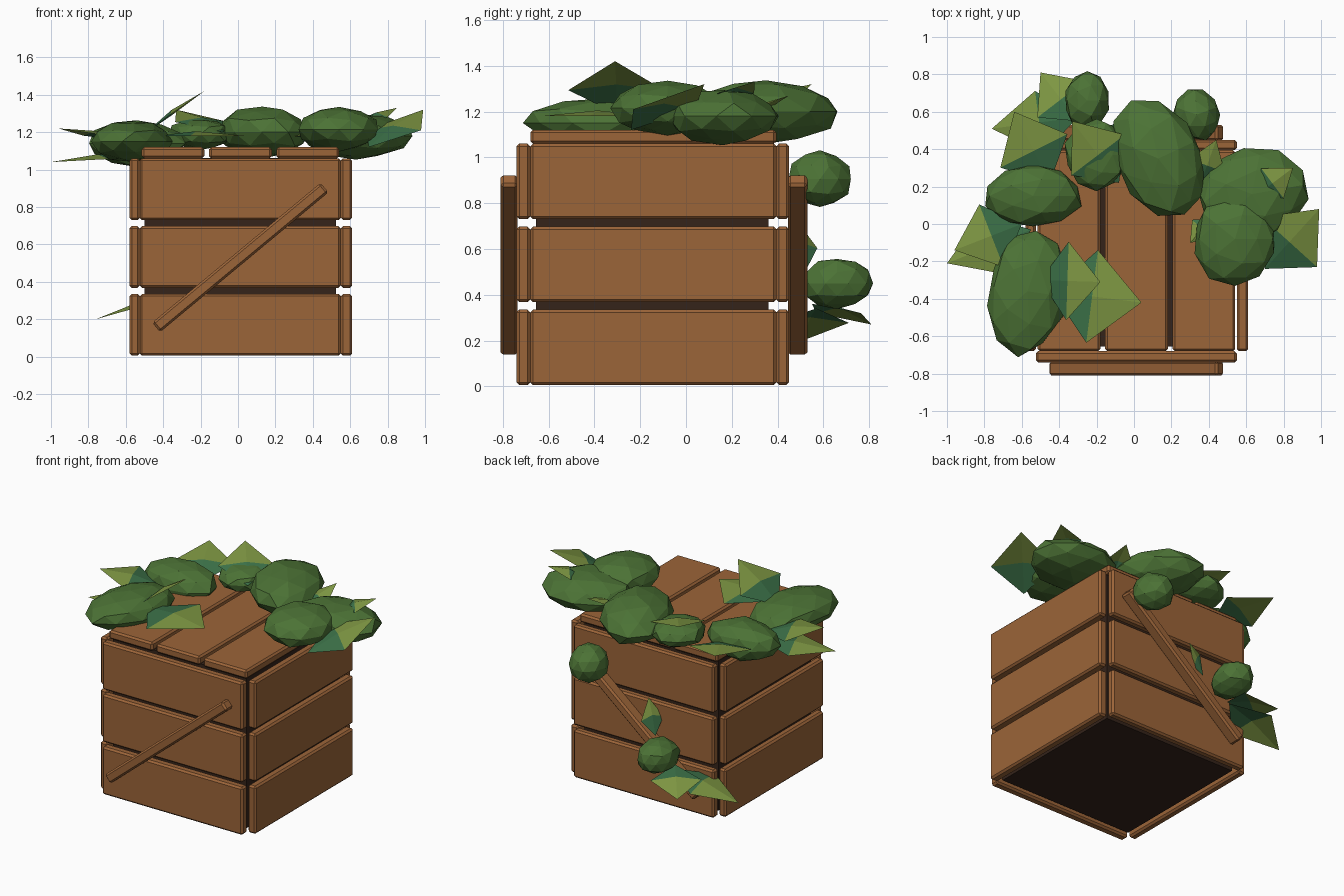
import bpy, bmesh, math, random
from mathutils import Vector, Matrix

if "Cube" in bpy.data.objects:
    bpy.data.objects.remove(bpy.data.objects["Cube"])

random.seed(4)


def material(name, rgb):
    m = bpy.data.materials.new(name)
    m.diffuse_color = (*rgb, 1)
    m.use_nodes = True
    m.node_tree.nodes["Principled BSDF"].inputs["Base Color"].default_value = m.diffuse_color
    return m


wood = material("brown wood", (0.33, 0.128, 0.04))
dark = material("dark interior", (0.035, 0.017, 0.010))
bush = material("bush green", (0.072, 0.17, 0.036))
olive = material("leaf olive", (0.21, 0.31, 0.056))
teal = material("leaf teal", (0.045, 0.165, 0.065))


def finish(bm, name, mats):
    me = bpy.data.meshes.new(name)
    bm.to_mesh(me)
    bm.free()
    for m in mats:
        me.materials.append(m)
    ob = bpy.data.objects.new(name, me)
    bpy.context.collection.objects.link(ob)
    return ob


def box(name, x, y, z, mat=wood, bevel=0.012, angle=0):
    """Box from ranges, optionally turned about its own y axis."""
    bm = bmesh.new()
    bmesh.ops.create_cube(bm, size=1)
    size = [r[1] - r[0] for r in (x, y, z)]
    mid = [(r[1] + r[0]) / 2 for r in (x, y, z)]
    bm.transform(Matrix.Translation(mid) @ Matrix.Rotation(angle, 4, 'Y')
                 @ Matrix.Diagonal((*size, 1)))
    if bevel:
        bmesh.ops.bevel(bm, geom=bm.edges[:], offset=bevel, segments=1, affect='EDGES')
    return finish(bm, name, [mat])


def blob(name, centre, radii, turn=0):
    """Faceted shrub lump."""
    bm = bmesh.new()
    bmesh.ops.create_icosphere(bm, subdivisions=2, radius=1)
    for v in bm.verts:
        v.co *= random.uniform(0.95, 1.06)
    bm.transform(Matrix.Translation(centre) @ Matrix.Rotation(math.radians(turn), 4, 'Z')
                 @ Matrix.Diagonal((*radii, 1)))
    return finish(bm, name, [bush])


def leaf(name, base, tip, width):
    """Folded kite: teal near the base, olive blade with a raised ridge."""
    base, tip = Vector(base), Vector(tip)
    run = tip - base
    side = run.cross(Vector((0, 0, 1))).normalized() * width / 2
    ridge = base + run * 0.45
    bm = bmesh.new()
    b, t, m, r, l = [bm.verts.new(p) for p in (
        base, tip, ridge + Vector((0, 0, 0.025)), ridge + side, ridge - side)]
    for verts, idx in (((b, m, l), 1), ((b, r, m), 1), ((l, m, t), 0), ((m, r, t), 0)):
        bm.faces.new(verts).material_index = idx
    return finish(bm, name, [olive, teal])


# crate walls: three rows of boards, notched corners
for i in range(3):
    z = (0.005 + 0.3625 * i, 0.335 + 0.3625 * i)
    box(f"front_board_{i + 1}", (-0.525, 0.55), (-0.74, -0.68), z)
    box(f"back_board_{i + 1}", (-0.525, 0.55), (0.395, 0.45), z)
    box(f"left_board_{i + 1}", (-0.58, -0.525), (-0.68, 0.395), z)
    box(f"right_board_{i + 1}", (0.55, 0.61), (-0.68, 0.395), z)

# dark core seen through the gaps and from below
box("inner_box", (-0.5, 0.525), (-0.655, 0.36), (0.02, 1.062), dark, 0)

# lid planks
for i in range(3):
    x = -0.515 + 0.3605 * i
    box(f"lid_plank_{i + 1}", (x, x + 0.335), (-0.68, 0.395), (1.06, 1.12))

# diagonal braces front and back
for name, y in (("front_brace", (-0.81, -0.735)), ("back_brace", (0.445, 0.53))):
    box(name, (-0.5725, 0.5975), y, (0.497, 0.563), angle=-math.radians(39.7))

# shrub lumps on the lid
blob("bush_left_front", (-0.57, -0.36, 1.15), (0.21, 0.34, 0.11), -8)
blob("bush_left_back", (-0.54, 0.15, 1.14), (0.26, 0.17, 0.125))
blob("bush_back_small", (-0.2, 0.37, 1.19), (0.17, 0.19, 0.085))
blob("bush_back_large", (0.13, 0.35, 1.20), (0.22, 0.335, 0.135), 25)
blob("bush_right_back", (0.63, 0.16, 1.18), (0.295, 0.245, 0.12), 10)
blob("bush_right_front", (0.54, -0.08, 1.215), (0.225, 0.25, 0.115))

# shrub lumps on the back brace
blob("bush_brace_low", (-0.25, 0.66, 0.45), (0.12, 0.16, 0.11))
blob("bush_brace_high", (0.335, 0.585, 0.905), (0.125, 0.14, 0.12), 20)

# leaves on the left of the lid
leaf("leaf_left_raised", (-0.5, -0.3, 1.19), (-0.18, -0.31, 1.42), 0.42)
leaf("leaf_left_inner", (-0.44, -0.36, 1.18), (0.04, -0.42, 1.18), 0.5)
leaf("leaf_left_low", (-0.55, -0.03, 1.07), (-1.0, -0.21, 1.04), 0.34)
leaf("leaf_left_high", (-0.6, 0.0, 1.15), (-0.96, -0.14, 1.22), 0.36)
leaf("leaf_left_back", (-0.45, 0.22, 1.13), (-0.64, 0.6, 1.22), 0.4)
# leaves at the back and right of the lid
leaf("leaf_back", (-0.08, 0.22, 1.2), (-0.33, 0.55, 1.32), 0.36)
leaf("leaf_right_outer", (0.7, -0.24, 1.12), (0.99, 0.08, 1.32), 0.4)
leaf("leaf_right_back", (0.65, 0.15, 1.24), (0.85, 0.3, 1.33), 0.2)
leaf("leaf_right_inner", (0.42, 0.03, 1.17), (0.3, -0.1, 1.18), 0.15)
leaf("leaf_right_middle", (0.35, 0.2, 1.15), (0.44, 0.45, 1.27), 0.2)
# leaves on the back brace
leaf("leaf_brace_back", (-0.3, 0.55, 0.36), (-0.5, 0.81, 0.27), 0.32)
leaf("leaf_brace_side", (-0.3, 0.57, 0.34), (-0.76, 0.51, 0.2), 0.34)
leaf("leaf_brace_up", (-0.13, 0.52, 0.5), (-0.05, 0.48, 0.73), 0.16)
